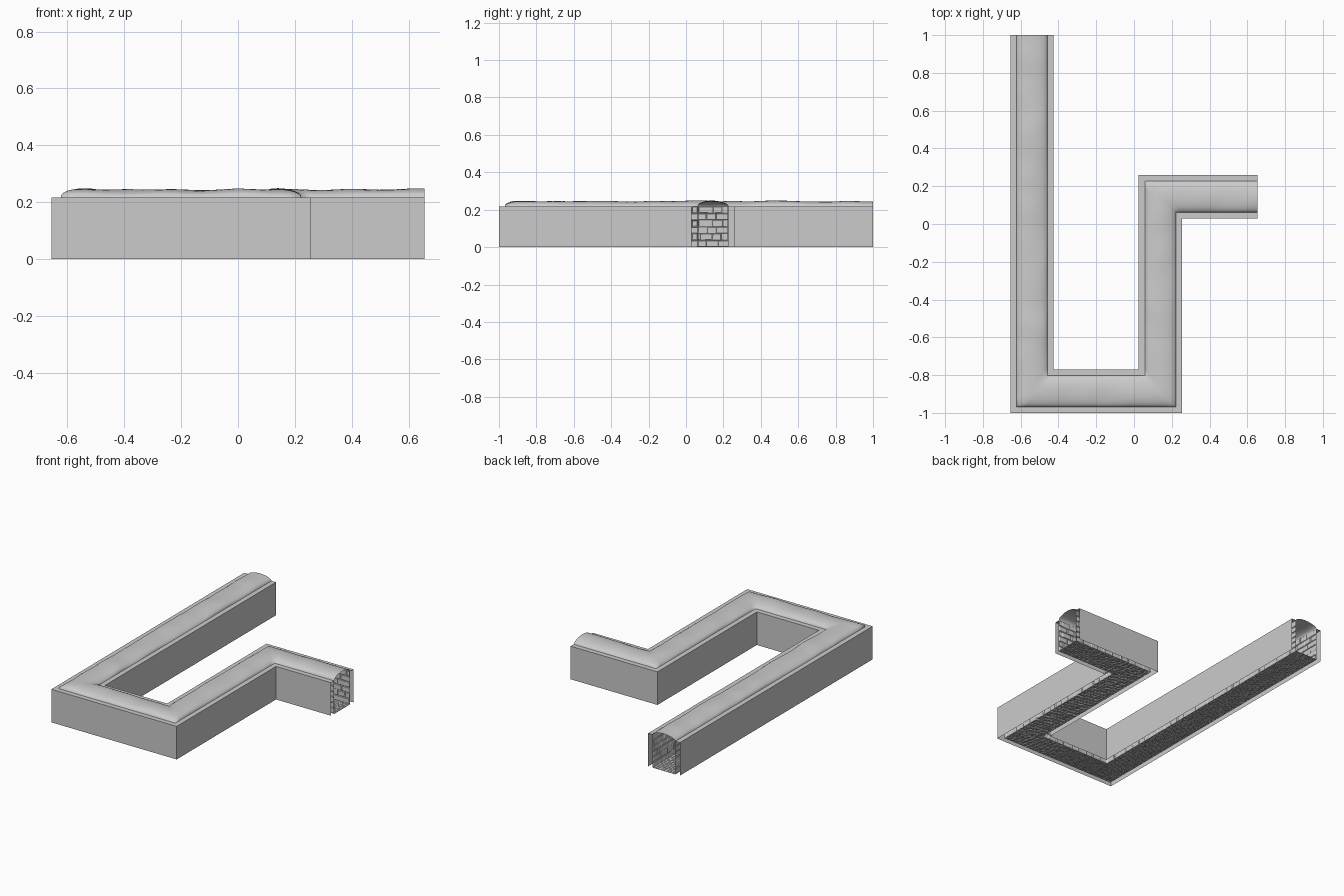
import bpy, math, random
from mathutils import Vector, noise

if "Cube" in bpy.data.objects:
    bpy.data.objects.remove(bpy.data.objects["Cube"])

random.seed(4)
PATH = [Vector(p) for p in [(-0.54, 1.0), (-0.54, -0.885), (0.14, -0.885),
                            (0.14, 0.145), (0.655, 0.145)]]
SEGS = len(PATH) - 1
OUTER, INNER, WALL_H, VAULT_H = 0.115, 0.083, 0.217, 0.03


def normal(i):
    d = (PATH[i + 1] - PATH[i]).normalized()
    return Vector((-d.y, d.x))


def corner(i, off):
    """Mitred path corner moved sideways by off."""
    if i == 0:
        n = normal(0)
    elif i == SEGS:
        n = normal(SEGS - 1)
    else:
        n = normal(i - 1) + normal(i)
    return PATH[i] + n * off


def at(seg, t, off, z):
    p = corner(seg, off).lerp(corner(seg + 1, off), t)
    return Vector((p.x, p.y, z))


def make(name, verts, faces):
    me = bpy.data.meshes.new(name)
    me.from_pydata([tuple(v) for v in verts], [], faces)
    me.update()
    ob = bpy.data.objects.new(name, me)
    bpy.context.collection.objects.link(ob)
    return ob


def sweep(name, profile, step=None, wobble=0.0):
    """Sweep an (offset, z) profile along the mitred path."""
    verts, faces, m = [], [], len(profile)
    stations = []
    for s in range(SEGS):
        n = max(1, round((PATH[s + 1] - PATH[s]).length / step)) if step else 1
        stations += [(s, k / n) for k in range(n)]
    stations.append((SEGS - 1, 1.0))
    for s, t in stations:
        for j, (o, z) in enumerate(profile):
            v = at(s, t, o, z)
            if 0 < j < m - 1:
                v.z += wobble * noise.noise(v * 7)
            verts.append(v)
    for r in range(len(stations) - 1):
        for j in range(m - 1):
            a = r * m + j
            faces.append((a, a + 1, a + m + 1, a + m))
    return make(name, verts, faces)


def stones(name, cells, length, relief_dir):
    """Courses of raised stones. cells: (off0, z0, off1, z1) strips."""
    verts, faces = [], []
    for s in range(SEGS):
        for row, (o0, z0, o1, z1) in enumerate(cells):
            span = (corner(s + 1, (o0 + o1) / 2) - corner(s, (o0 + o1) / 2)).length
            n = max(2, round(span / length))
            cuts = [0.0] + [(k + 0.5 * (row % 2) + random.uniform(-0.15, 0.15)) / n
                            for k in range(1, n)] + [1.0]
            for t0, t1 in zip(cuts, cuts[1:]):
                base = [at(s, t0, o0, z0), at(s, t1, o0, z0),
                        at(s, t1, o1, z1), at(s, t0, o1, z1)]
                mid = sum(base, Vector()) / 4
                up = relief_dir(s) * random.uniform(0.002, 0.005)
                top = [p + (mid - p) * random.uniform(0.14, 0.24) + up for p in base]
                b = len(verts)
                verts += base + top
                faces.append((b + 4, b + 5, b + 6, b + 7))
                for k in range(4):
                    q = (k + 1) % 4
                    faces.append((b + k, b + q, b + 4 + q, b + 4 + k))
    return make(name, verts, faces)


# Outer shell walls with the flat ledge beside the vault
for side, name in ((1, "outer_wall_left"), (-1, "outer_wall_right")):
    sweep(name, [(side * OUTER, 0), (side * OUTER, WALL_H), (side * INNER, WALL_H)])

# Arched, slightly uneven vault roof
arch = []
for k in range(13):
    a = math.pi * (1 - k / 12)
    arch.append((INNER * math.cos(a), WALL_H + VAULT_H * 0.95 * math.sin(a)))
roof = sweep("vault_roof", arch, step=0.04, wobble=0.006)
for p in roof.data.polygons:
    p.use_smooth = True

# Cobbled floor
LANES = 8
w = 2 * INNER / LANES
lanes = [(-INNER + i * w, 0, -INNER + (i + 1) * w, 0) for i in range(LANES)]
stones("cobble_floor", lanes, 0.032, lambda s: Vector((0, 0, 1)))

# Stone block inner walls
ROWS = 6
h = WALL_H / ROWS
for side, name in ((1, "inner_wall_left"), (-1, "inner_wall_right")):
    rows = [(side * INNER, r * h, side * INNER, (r + 1) * h) for r in range(ROWS)]
    stones(name, rows, 0.06,
           lambda s, k=side: Vector((*(normal(s) * -k), 0)))
